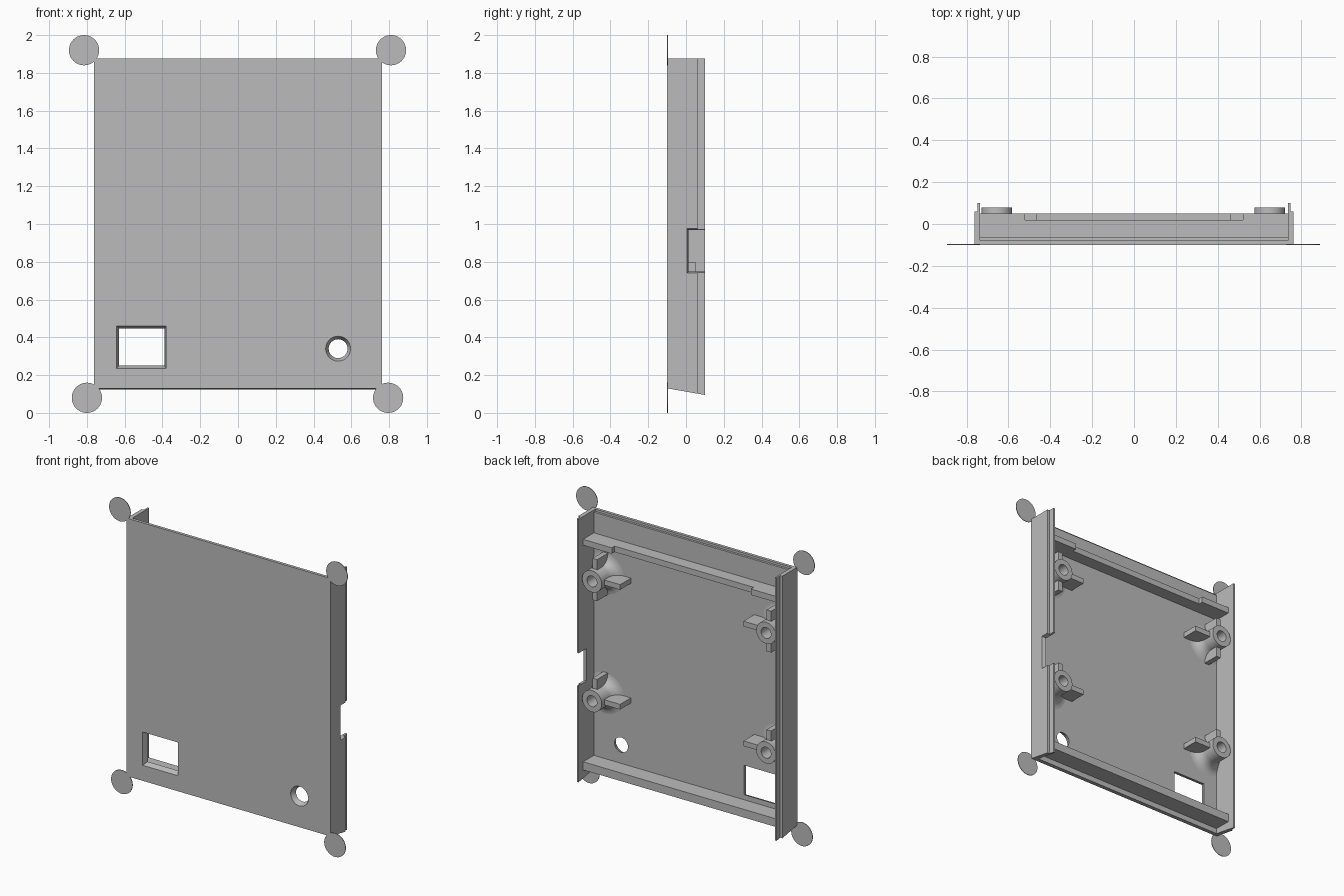
import bpy, bmesh, math
from mathutils import Vector

cube = bpy.data.objects.get("Cube")
if cube:
    bpy.data.objects.remove(cube)

grey = bpy.data.materials.new("plain_grey")
grey.use_nodes = True
COLOUR = (0.5, 0.5, 0.5, 1)
grey.diffuse_color = COLOUR
grey.node_tree.nodes["Principled BSDF"].inputs["Base Color"].default_value = COLOUR

FRONT, SKIN, BACK = -0.1, -0.08, -0.065   # plate layers in y
TOP, BOTTOM = 1.875, 0.13
WALL = 0.735                              # inner face of the side walls


def finish(name, bm, smooth=False):
    bmesh.ops.recalc_face_normals(bm, faces=bm.faces)
    mesh = bpy.data.meshes.new(name)
    bm.to_mesh(mesh)
    bm.free()
    obj = bpy.data.objects.new(name, mesh)
    bpy.context.collection.objects.link(obj)
    mesh.materials.append(grey)
    if smooth:
        bpy.ops.object.select_all(action='DESELECT')
        obj.select_set(True)
        bpy.context.view_layer.objects.active = obj
        bpy.ops.object.shade_smooth_by_angle(angle=math.radians(35))
    return obj


def loft(name, first, second, smooth=False):
    """Solid between two matching closed loops of points."""
    bm = bmesh.new()
    a, b = ([bm.verts.new(p) for p in loop] for loop in (first, second))
    bm.faces.new(a)
    bm.faces.new(b)
    for i in range(len(a)):
        j = (i + 1) % len(a)
        bm.faces.new((a[i], a[j], b[j], b[i]))
    return finish(name, bm, smooth)


def box(name, x0, x1, y0, y1, z0, z1):
    ring = [(x0, z0), (x1, z0), (x1, z1), (x0, z1)]
    return loft(name, [(x, y0, z) for x, z in ring], [(x, y1, z) for x, z in ring])


def circle(x, y, z, r, n=40):
    steps = [math.tau * i / n for i in range(n)]
    return [(x + r * math.cos(t), y, z + r * math.sin(t)) for t in steps]


def cut(obj, cutter):
    """Apply a boolean difference and discard the cutter."""
    mod = obj.modifiers.new("opening", 'BOOLEAN')
    mod.operation, mod.solver, mod.object = 'DIFFERENCE', 'EXACT', cutter
    bpy.context.view_layer.update()
    result = obj.evaluated_get(bpy.context.evaluated_depsgraph_get())
    mesh = bpy.data.meshes.new_from_object(result)
    obj.modifiers.clear()
    obj.data = mesh


def extend(outer, inner):
    """Lengthen a tapered pair of loops a little past both faces."""
    pairs = [(Vector(a), Vector(b)) for a, b in zip(outer, inner)]
    return [a + (a - b) * 0.1 for a, b in pairs], [b + (b - a) * 0.1 for a, b in pairs]


def rect_y(x0, x1, z0, z1, y):
    return [(x0, y, z0), (x1, y, z0), (x1, y, z1), (x0, y, z1)]


# Front plate with a stepped top edge
rim = [(FRONT, BOTTOM), (FRONT, TOP), (SKIN, TOP), (SKIN, TOP - 0.015),
       (BACK, TOP - 0.015), (BACK, BOTTOM - 0.006)]
plate = loft("front_plate", [(-0.745, y, z) for y, z in rim], [(0.745, y, z) for y, z in rim])

# Tapered window and round hole through the plate
openings = [
    extend(rect_y(-0.643, -0.38, 0.235, 0.46, FRONT), rect_y(-0.63, -0.39, 0.25, 0.448, BACK)),
    extend(circle(0.53, FRONT, 0.34, 0.066), circle(0.53, BACK, 0.34, 0.05)),
]
for outer, inner in openings:
    cutter = loft("opening_cutter", outer, inner)
    cut(plate, cutter)
    bpy.data.objects.remove(cutter)


# Side walls: thick outer skin and taller inner lip, slanted at the bottom
def slant(y):
    return BOTTOM - 0.175 * (y - FRONT)


def wall(name, x0, x1, depth):
    shape = [(FRONT, TOP), (FRONT, slant(FRONT)), (depth, slant(depth)), (depth, TOP)]
    return loft(name, [(x0, y, z) for y, z in shape], [(x1, y, z) for y, z in shape])


walls = {}
for side, s in (("left", 1), ("right", -1)):
    walls[side] = [wall(side + "_wall", s * 0.747, s * 0.763, 0.06),
                   wall(side + "_wall_lip", s * WALL, s * 0.747, 0.1)]

# Cable notch open to the back edge of the left wall
notch = loft("notch_cutter",
             [(0.78, 0.0, 0.735), (0.78, 0.12, 0.735), (0.78, 0.12, 0.98), (0.78, 0.0, 0.98)],
             [(0.72, 0.017, 0.752), (0.72, 0.12, 0.752), (0.72, 0.12, 0.963), (0.72, 0.017, 0.963)])
for part in walls["left"]:
    cut(part, notch)
bpy.data.objects.remove(notch)

# Top rail with a shallow recess in the middle, and bottom rail
outline = [(-WALL, BACK), (WALL, BACK), (WALL, 0.05), (0.52, 0.05),
           (0.52, 0.02), (-0.52, 0.02), (-0.52, 0.05), (-WALL, 0.05)]
loft("top_rail", [(x, y, 1.68) for x, y in outline], [(x, y, 1.72) for x, y in outline])
box("bottom_rail", -WALL, WALL, BACK, 0.05, 0.16, 0.215)


# Hollow screw posts with a flared base, trimmed at the side wall
def post(name, cx, cz, r=0.073, flare=0.065, n=40):
    profile = [(r + flare * (1 - math.sin(t)), BACK + flare * (1 - math.cos(t)))
               for t in (math.radians(a) for a in range(0, 91, 15))]
    profile += [(r, 0.08), (0.037, 0.08), (0.037, -0.05)]
    bm = bmesh.new()
    rings = [[bm.verts.new(p) for p in circle(cx, y, cz, rad, n)] for rad, y in profile]
    for a, b in zip(rings, rings[1:]):
        for i in range(n):
            j = (i + 1) % n
            bm.faces.new((a[i], a[j], b[j], b[i]))
    bm.faces.new(rings[-1])
    s = math.copysign(1, cx)
    bmesh.ops.bisect_plane(bm, geom=bm.verts[:] + bm.edges[:] + bm.faces[:],
                           plane_co=(s * 0.74, 0, 0), plane_no=(s, 0, 0), clear_outer=True)
    finish(name, bm, smooth=True)


HALF, START = 0.0175, 0.055   # rib half thickness and start radius
for side, cx in (("left", 0.648), ("right", -0.655)):
    for level, cz in (("upper", 1.47), ("lower", 0.66)):
        tag = level + "_" + side
        post(tag + "_post", cx, cz)
        inward = -math.copysign(1, cx)
        xs = sorted((cx + inward * START, cx + inward * 0.19))
        box(tag + "_inner_rib", *xs, BACK, 0.05, cz - HALF, cz + HALF)
        box(tag + "_top_rib", cx - HALF, cx + HALF, BACK, 0.05, cz + START, cz + 0.14)
        if level == "upper":
            box(tag + "_bottom_rib", cx - HALF, cx + HALF, BACK, 0.05, cz - 0.14, cz - START)

# Thin corner discs flush with the front face
for name, x, z in (("top_left", 0.81, 1.92), ("top_right", -0.815, 1.92),
                   ("bottom_left", 0.795, 0.08), ("bottom_right", -0.8, 0.08)):
    loft(name + "_corner_disc", circle(x, FRONT, z, 0.08), circle(x, FRONT + 0.004, z, 0.08), True)
